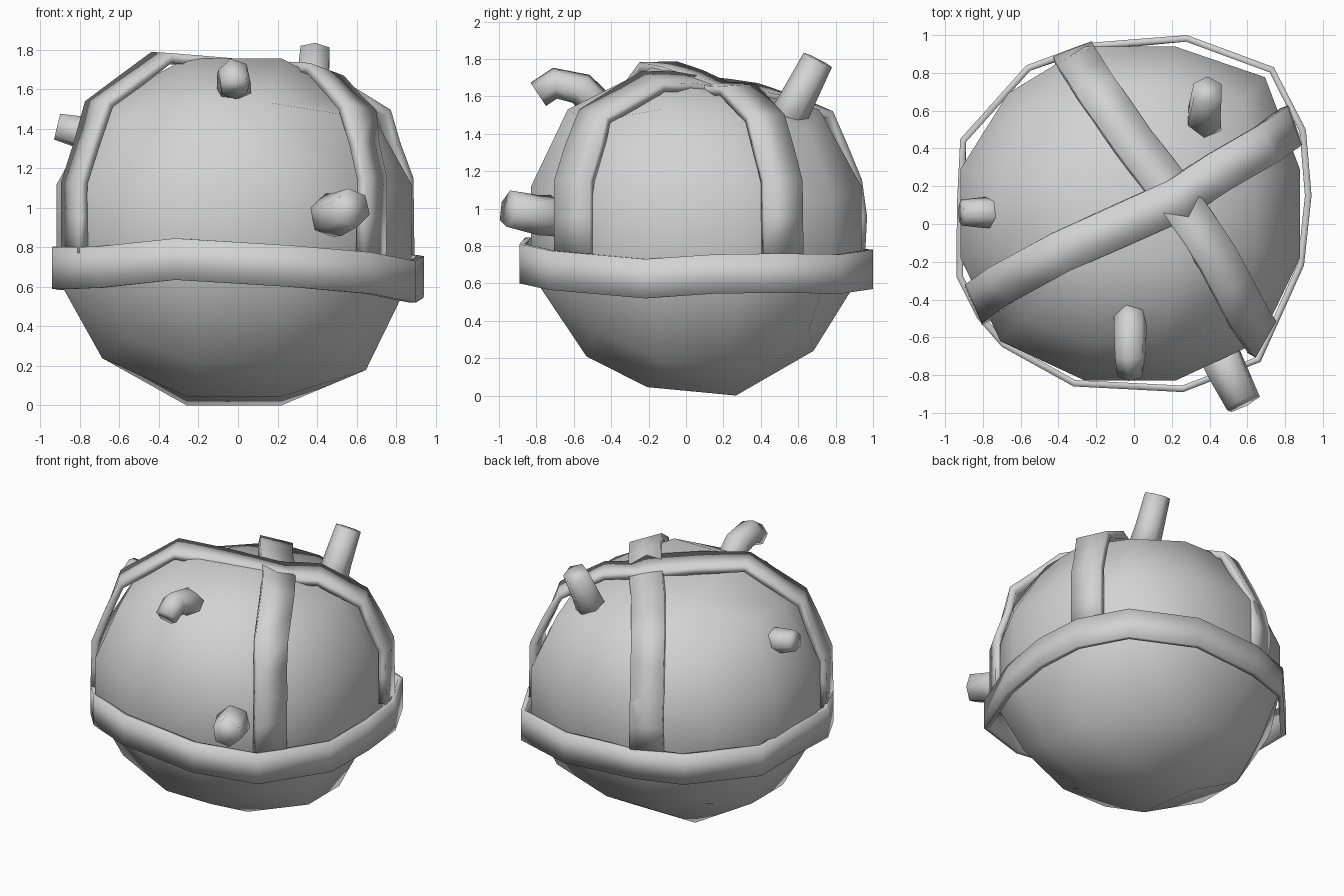
import bpy, bmesh, math
from mathutils import Vector
from mathutils.bvhtree import BVHTree

cube = bpy.data.objects.get("Cube")
if cube:
    bpy.data.objects.remove(cube, do_unlink=True)

GREY = (0.65, 0.65, 0.65, 1)
grey = bpy.data.materials.new("light grey")
grey.use_nodes = True
grey.diffuse_color = GREY
for node in grey.node_tree.nodes:
    if node.type == 'BSDF_PRINCIPLED':
        node.inputs["Base Color"].default_value = GREY

CENTRE = Vector((-0.02, 0.055, 0.885))


def finish(name, bm):
    bmesh.ops.recalc_face_normals(bm, faces=bm.faces)
    mesh = bpy.data.meshes.new(name)
    bm.to_mesh(mesh)
    bm.free()
    mesh.materials.append(grey)
    mesh.shade_smooth()
    obj = bpy.data.objects.new(name, mesh)
    bpy.context.collection.objects.link(obj)


def bridge(bm, loops, closed):
    """Skin neighbouring loops of vertices, capping the ends if open."""
    n = len(loops[0])
    pairs = list(zip(loops, loops[1:]))
    if closed:
        pairs.append((loops[-1], loops[0]))
    else:
        bm.faces.new(loops[0])
        bm.faces.new(loops[-1])
    for a, b in pairs:
        for i in range(n):
            j = (i + 1) % n
            bm.faces.new((a[i], a[j], b[j], b[i]))


def tangent(pts, i, closed):
    n = len(pts)
    if closed:
        return (pts[(i + 1) % n] - pts[i - 1]).normalized()
    return (pts[min(i + 1, n - 1)] - pts[max(i - 1, 0)]).normalized()


# Body: a coarse, lopsided cube sphere with a sunken crown
bm = bmesh.new()
bmesh.ops.create_cube(bm, size=2)
bmesh.ops.subdivide_edges(bm, edges=bm.edges[:], cuts=2, use_grid_fill=True)
for v in bm.verts:
    d = Vector([math.tan(c * math.pi / 4) for c in v.co]).normalized()
    p = Vector((d.x * 0.96, d.y * 0.945, d.z * 0.93))
    # Uneven upright corners
    if abs(d.x) > 0.5 and abs(d.y) > 0.5:
        if d.x > 0 and d.y > 0:
            p.x *= 1.07
            p.y *= 1.1
        elif d.z > -0.3:
            if d.x > 0:
                p *= 1.08 if d.z > 0.4 else 1.03
            else:
                p *= 1.03 if d.y < 0 else 0.97
    # Crown
    if d.z > 0.9:
        if d.y > 0:
            p.z -= 0.12
    elif d.z > 0.6 and d.y < -0.6:
        p.y -= 0.03
    # Underside
    elif d.z < -0.9:
        p.z += 0.03 if d.y < 0 else -0.015
        p.y -= 0.025
    elif d.z < -0.6:
        if d.y < -0.6:
            p += Vector((0, 0.07, -0.03))
        elif d.y > 0.6:
            p.y -= 0.03
        elif d.x > 0.6:
            p.z -= 0.06
    v.co = CENTRE + p
body_tree = BVHTree.FromBMesh(bm)
finish("body", bm)


def lift(p, gap):
    """Push a point out until it clears the body."""
    d = (p - CENTRE).normalized()
    hit = body_tree.ray_cast(CENTRE, d)[0]
    if hit and (p - CENTRE).length < (hit - CENTRE).length + gap:
        return hit + d * gap
    return p


def strap(name, coords, width, thick, ends=None):
    """Flat band along a path; closed unless the two end directions are given."""
    closed = ends is None
    pts = [Vector(c) for c in coords]
    if not closed:
        # Extra midpoints let the strap hug the body
        fine = []
        for a, b in zip(pts, pts[1:]):
            fine += [a, lift((a + b) / 2, 0.025)]
        pts = fine + [pts[-1]]
    bm = bmesh.new()
    loops = []
    for i, p in enumerate(pts):
        t = tangent(pts, i, closed)
        radial = p - CENTRE
        if closed:
            t.z = radial.z = 0
        side = t.cross(radial).normalized()
        # The upright legs keep a fixed level crossways direction
        if not closed and (i < 4 or i > len(pts) - 5):
            level = Vector(ends[0] if i < 4 else ends[1]).normalized()
            side = level if level.dot(side) > 0 else -level
        out = side.cross(t).normalized()
        rims = [lift(p + side * s * width / 2, 0.02) for s in (-1, 1)]
        ring = [rims[0], rims[1], rims[1] - out * thick, rims[0] - out * thick]
        loops.append([bm.verts.new(c) for c in ring])
    bridge(bm, loops, closed)
    finish(name, bm)


# Belt around the lower half
strap("belt", [
    (-0.94, -0.28, 0.695), (-0.93, 0.1, 0.7), (-0.92, 0.45, 0.69),
    (-0.57, 0.84, 0.68), (-0.25, 0.95, 0.68), (0.28, 1.0, 0.675),
    (0.74, 0.83, 0.65), (0.91, 0.5, 0.655), (0.94, 0.15, 0.65),
    (0.9, -0.22, 0.625), (0.67, -0.73, 0.67), (0.26, -0.89, 0.705),
    (-0.32, -0.86, 0.74), (-0.7, -0.65, 0.7), (-0.83, -0.5, 0.695)], 0.21, 0.035)

# Two straps crossing over the crown
HUB = (0.23, 0.13, 1.67)
strap("strap_back_to_front", [
    (-0.32, 0.9, 0.76), (-0.31, 0.89, 1.15), (-0.21, 0.74, 1.54),
    (0.0, 0.44, 1.64), HUB, (0.45, -0.18, 1.7), (0.62, -0.5, 1.51),
    (0.7, -0.61, 1.15), (0.695, -0.61, 0.76)], 0.22, 0.05,
    [(0.2, 0.08, 0), (0.12, 0.21, 0)])
strap("strap_side_to_side", [
    (-0.85, -0.435, 0.77), (-0.85, -0.42, 1.13), (-0.72, -0.33, 1.54),
    (-0.39, -0.15, 1.785), HUB, (0.46, 0.28, 1.66), (0.72, 0.43, 1.5),
    (0.85, 0.52, 1.15), (0.855, 0.525, 0.76)], 0.22, 0.05,
    [(-0.08, 0.18, 0), (0.08, -0.22, 0)])


def horn(name, coords, radii, sides=6):
    pts = [Vector(c) for c in coords]
    bm = bmesh.new()
    loops = []
    for i, (p, r) in enumerate(zip(pts, radii)):
        t = tangent(pts, i, False)
        u = t.cross(Vector((0.9, 0.1, 0.2))).normalized()
        w = t.cross(u)
        angles = [math.tau * k / sides for k in range(sides)]
        loops.append([bm.verts.new(p + u * r * math.cos(a) + w * r * math.sin(a))
                      for a in angles])
    bridge(bm, loops, False)
    finish(name, bm)


# Stubby horns
horn("front_bent_horn", [(-0.02, -0.42, 1.5), (-0.02, -0.56, 1.64),
                         (-0.02, -0.7, 1.67), (-0.02, -0.79, 1.61)],
     [0.09, 0.09, 0.085, 0.075])
horn("front_low_horn", [(0.42, -0.62, 0.96), (0.5, -0.79, 0.965), (0.58, -0.95, 1.0)],
     [0.115, 0.11, 0.1])
horn("right_horn", [(-0.66, 0.06, 1.35), (-0.79, 0.06, 1.38), (-0.915, 0.06, 1.41)],
     [0.085, 0.085, 0.07])
horn("back_tall_horn", [(0.37, 0.5, 1.4), (0.375, 0.6, 1.59), (0.39, 0.705, 1.795)],
     [0.11, 0.095, 0.085])
